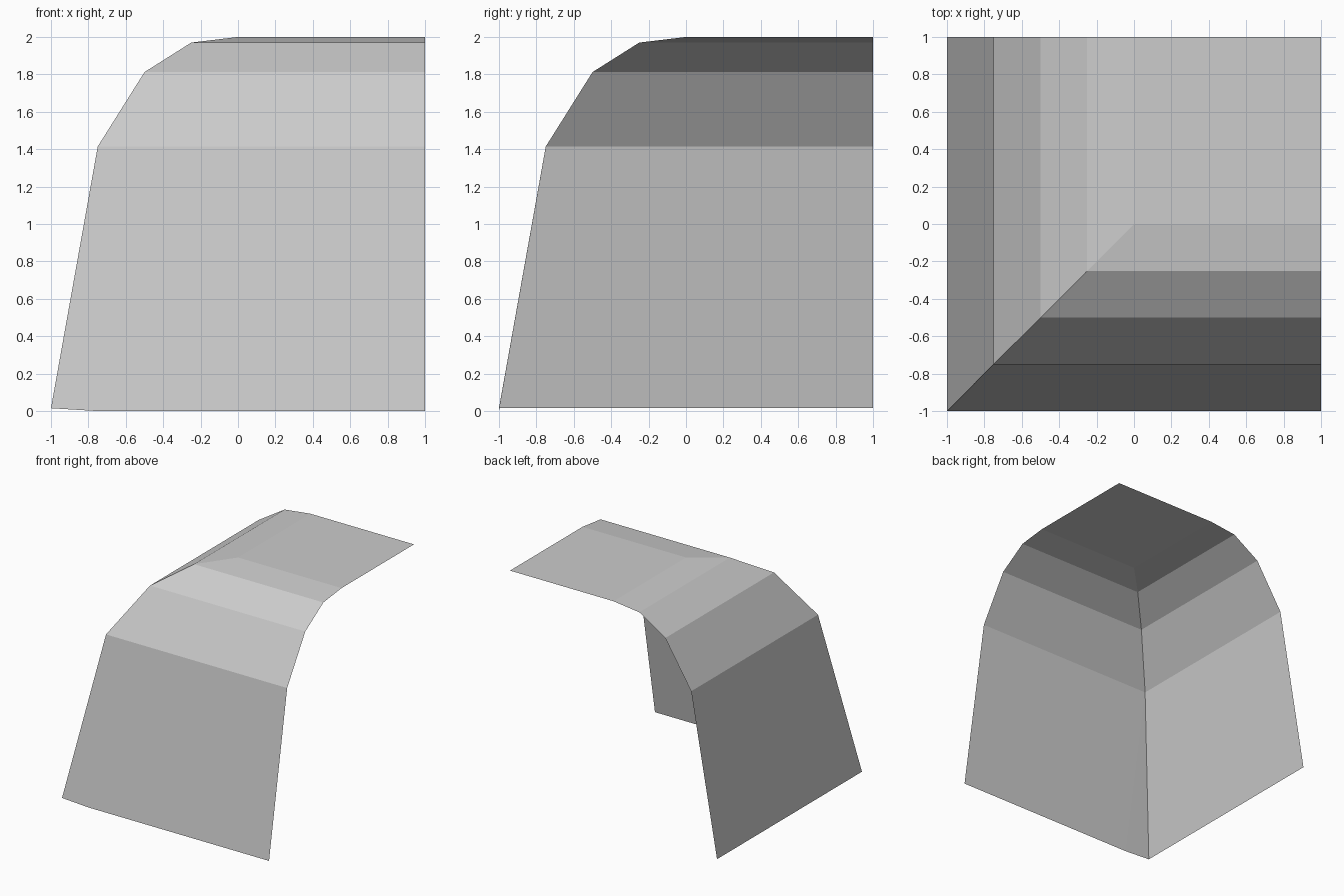
import bpy
import bmesh

cube = bpy.data.objects.get("Cube")
if cube:
    bpy.data.objects.remove(cube, do_unlink=True)

# Single neutral stone colour
stone = bpy.data.materials.new("light_grey")
stone.use_nodes = True
GREY = (0.604, 0.604, 0.604, 1)
stone.diffuse_color = GREY
stone.node_tree.nodes["Principled BSDF"].inputs["Base Color"].default_value = GREY

# Cliff profile: distance from the centre, height
PROFILE = [(-1, 0.015), (-0.75, 1.414), (-0.5, 1.812), (-0.25, 1.97), (0, 2)]
END = 1

bm = bmesh.new()


def row(points):
    return [bm.verts.new(p) for p in points]


# Mitred corner line and the far ends of both cliff wings
corner = row((d, d, z) for d, z in PROFILE)
front_end = row((END, d, z) for d, z in PROFILE)
side_end = row((d, END, z) for d, z in PROFILE)

# The front foot drops slightly to the ground beside the corner
front_end[0].co.z = 0
foot = bm.verts.new((PROFILE[1][0], -END, 0))

for i in range(len(PROFILE) - 1):
    # Side wing
    bm.faces.new((corner[i], corner[i + 1], side_end[i + 1], side_end[i]))
    # Front wing
    start = corner[i]
    if i == 0:
        bm.faces.new((corner[0], foot, corner[1]))
        start = foot
    bm.faces.new((start, front_end[i], front_end[i + 1], corner[i + 1]))

# Flat plateau
back_corner = bm.verts.new((END, END, PROFILE[-1][1]))
bm.faces.new((corner[-1], front_end[-1], back_corner, side_end[-1]))

mesh = bpy.data.meshes.new("cliff_corner")
bm.to_mesh(mesh)
bm.free()
mesh.materials.append(stone)
cliff = bpy.data.objects.new("cliff_corner", mesh)
bpy.context.collection.objects.link(cliff)
